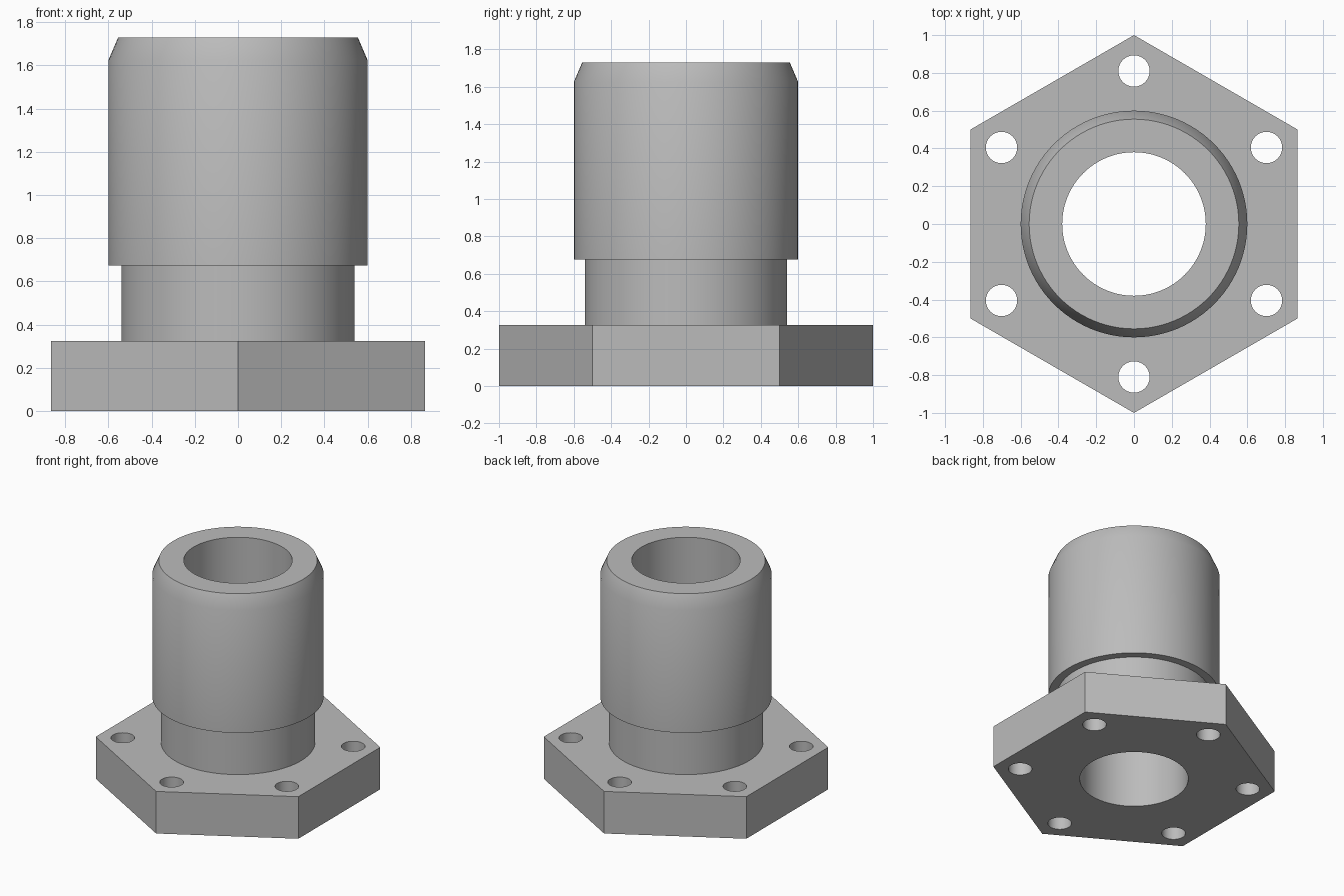
import bpy
import bmesh
from math import cos, sin, pi, radians

cube = bpy.data.objects.get("Cube")
if cube:
    bpy.data.objects.remove(cube, do_unlink=True)

BORE_R, HOLE_R, HOLE_CIRCLE = 0.38, 0.083, 0.81
FLANGE_TOP, NECK_TOP, CHAMFER, TOP = 0.325, 0.675, 1.625, 1.73

steel = bpy.data.materials.new("plain grey")
steel.use_nodes = True
grey = (0.5, 0.5, 0.5, 1)
steel.diffuse_color = grey
steel.node_tree.nodes["Principled BSDF"].inputs["Base Color"].default_value = grey


def turned(name, profile, sides, center=(0, 0), start=0.0):
    """Solid of revolution from (radius, height) steps, capped at both ends."""
    bm = bmesh.new()
    rings = []
    for r, z in profile:
        angles = [start + 2 * pi * i / sides for i in range(sides)]
        rings.append([bm.verts.new((center[0] + r * cos(a), center[1] + r * sin(a), z))
                      for a in angles])
    for low, high in zip(rings, rings[1:]):
        for i in range(sides):
            j = (i + 1) % sides
            bm.faces.new((low[i], low[j], high[j], high[i]))
    bm.faces.new(rings[0][::-1])
    bm.faces.new(rings[-1])
    mesh = bpy.data.meshes.new(name)
    bm.to_mesh(mesh)
    bm.free()
    mesh.materials.append(steel)
    obj = bpy.data.objects.new(name, mesh)
    bpy.context.collection.objects.link(obj)
    return obj


def combine(target, other, operation):
    """Apply a boolean and discard the tool object."""
    mod = target.modifiers.new(operation.lower(), 'BOOLEAN')
    mod.object = other
    mod.operation = operation
    mod.solver = 'EXACT'
    bpy.context.view_layer.objects.active = target
    bpy.ops.object.modifier_apply(modifier=mod.name)
    bpy.data.objects.remove(other, do_unlink=True)


# Hexagonal flange with a corner at the front and back
body = turned("flanged_sleeve", [(1, 0), (1, FLANGE_TOP)], 6, start=pi / 2)

# Narrow neck, wide barrel and chamfered rim
barrel = turned("barrel", [(0.54, 0.1), (0.54, NECK_TOP), (0.6, NECK_TOP),
                           (0.6, CHAMFER), (0.555, TOP)], 96)
combine(body, barrel, 'UNION')

# Through bore
bore = turned("bore_cutter", [(BORE_R, -0.2), (BORE_R, 2)], 96)
combine(body, bore, 'DIFFERENCE')

# One bolt hole at each flange corner
for k in range(6):
    a = pi / 2 + k * pi / 3
    hole = turned("bolt_hole_cutter", [(HOLE_R, -0.2), (HOLE_R, 0.5)], 40,
                  center=(HOLE_CIRCLE * cos(a), HOLE_CIRCLE * sin(a)))
    combine(body, hole, 'DIFFERENCE')

# Smooth round walls, crisp machined edges
bpy.ops.object.select_all(action='DESELECT')
body.select_set(True)
bpy.context.view_layer.objects.active = body
bpy.ops.object.shade_smooth_by_angle(angle=radians(30))
